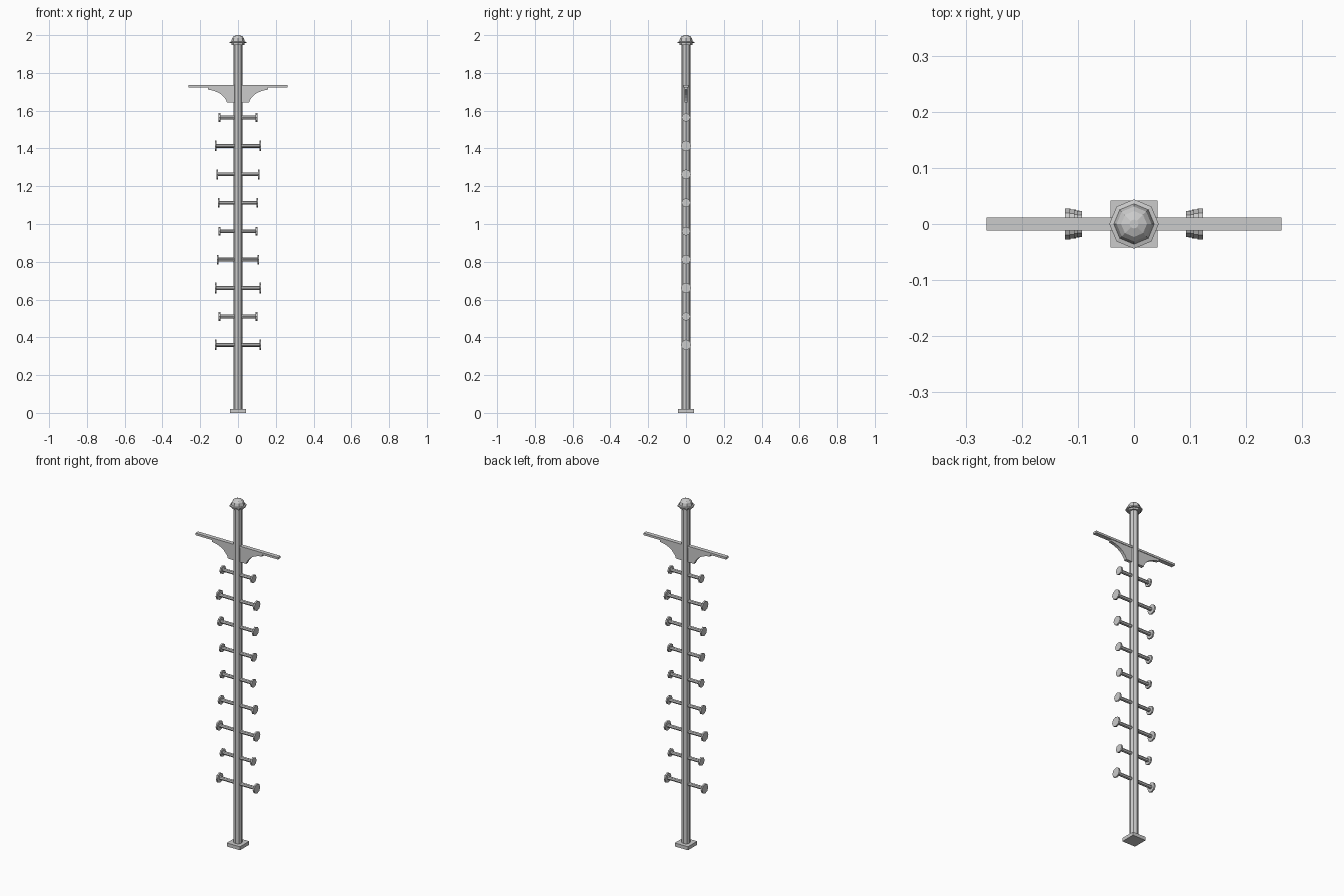
import bpy, bmesh, math
from mathutils import Matrix

if "Cube" in bpy.data.objects:
    bpy.data.objects.remove(bpy.data.objects["Cube"])


def finish(name, bm):
    bmesh.ops.recalc_face_normals(bm, faces=bm.faces)
    me = bpy.data.meshes.new(name)
    bm.to_mesh(me)
    bm.free()
    ob = bpy.data.objects.new(name, me)
    bpy.context.collection.objects.link(ob)
    return ob


def lathe(name, profile, sides=8, matrix=Matrix()):
    """Low-poly turned solid from (radius, height) pairs, capped at both ends."""
    bm = bmesh.new()
    rings = []
    for r, z in profile:
        rings.append([bm.verts.new(matrix @ Matrix.Rotation(2 * math.pi * i / sides, 4, 'Z')
                                   @ Matrix.Translation((r, 0, z)).to_translation())
                      for i in range(sides)])
    for a, b in zip(rings, rings[1:]):
        for i in range(sides):
            j = (i + 1) % sides
            bm.faces.new((a[i], a[j], b[j], b[i]))
    bm.faces.new(rings[0])
    bm.faces.new(rings[-1])
    return finish(name, bm)


def box(name, size, centre):
    bm = bmesh.new()
    bmesh.ops.create_cube(bm, size=1, matrix=Matrix.Translation(centre) @ Matrix.Diagonal((*size, 1)))
    return finish(name, bm)


# Foot plate, pole and stepped cap
box("base_plate", (0.084, 0.084, 0.02), (0, 0, 0.01))
lathe("pole", [(0.023, 0.02), (0.023, 1.96)])
lathe("cap", [(0.034, 1.947), (0.034, 1.957), (0.044, 1.957), (0.044, 1.964),
              (0.036, 1.966), (0.031, 1.985), (0.023, 1.994), (0.008, 2.0)])

# Climbing pegs: a rod through the pole with a disc at each end
half_lengths = [0.122, 0.102, 0.123, 0.112, 0.102, 0.106, 0.115, 0.123, 0.102]
for n, h in enumerate(half_lengths):
    k = h / 0.123
    disc, rod, inner = 0.028 * k, 0.010, h - 0.009
    side_on = Matrix.Translation((0, 0, 0.36 + n * 0.1505)) @ Matrix.Rotation(math.pi / 2, 4, 'Y')
    lathe(f"peg_{n + 1}", [(disc, -h), (disc, -inner), (rod, -inner),
                           (rod, inner), (disc, inner), (disc, h)], 8, side_on)

# Crossbar
box("crossbar", (0.526, 0.024, 0.012), (0, 0, 1.729))

# Curved bracket under each arm of the crossbar
curve = [(0.0, 1.724), (0.16, 1.724), (0.16, 1.712), (0.13, 1.706), (0.105, 1.696),
         (0.085, 1.683), (0.07, 1.666), (0.061, 1.652), (0.058, 1.642), (0.0, 1.642)]
bm = bmesh.new()
outline = curve[1:-1] + [(-x, z) for x, z in reversed(curve[1:-1])]
face = bm.faces.new([bm.verts.new((x, -0.009, z)) for x, z in outline])
ext = bmesh.ops.extrude_face_region(bm, geom=[face])
bmesh.ops.translate(bm, vec=(0, 0.018, 0),
                    verts=[v for v in ext["geom"] if isinstance(v, bmesh.types.BMVert)])
finish("bracket", bm)
